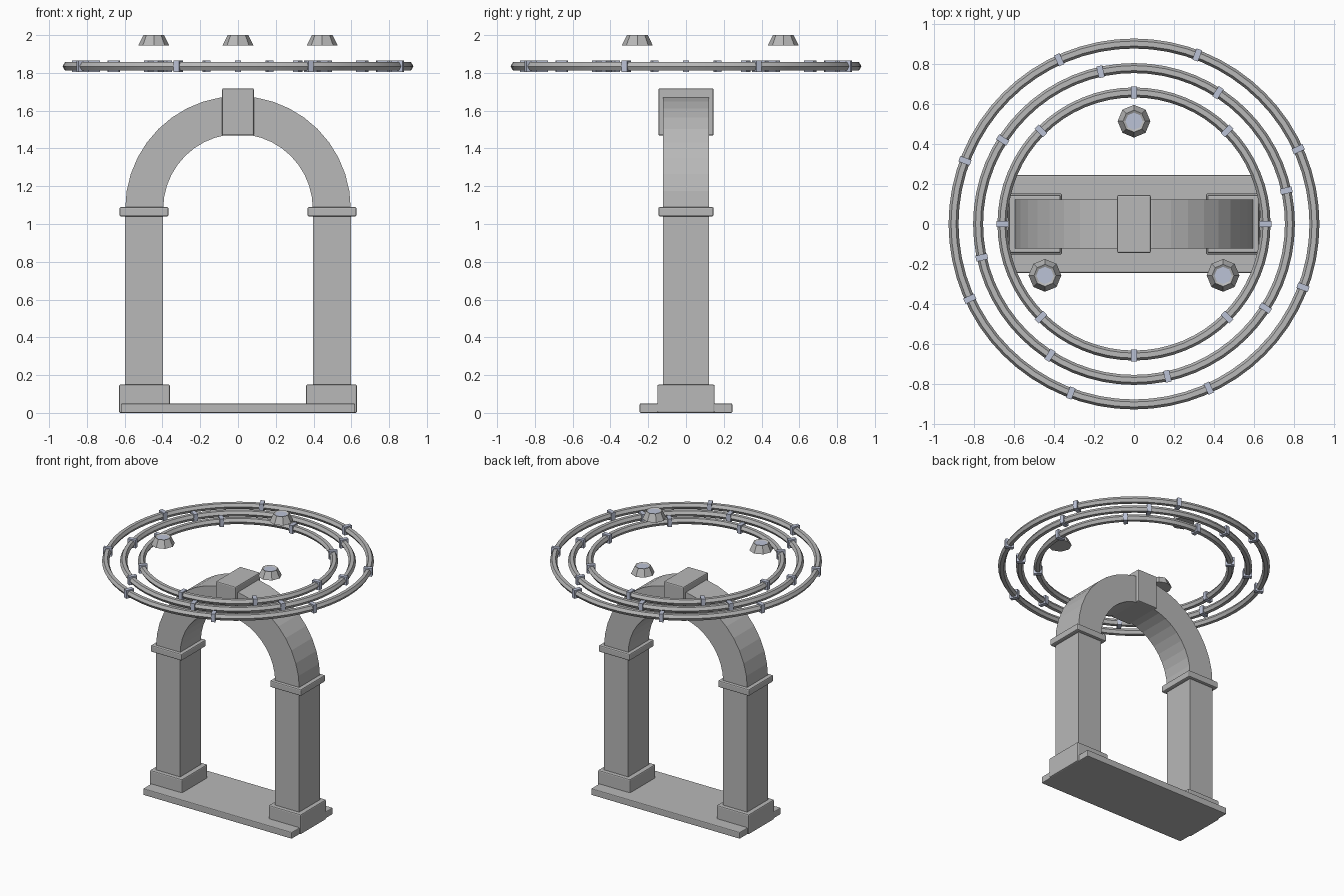
import bpy, bmesh, math
from mathutils import Matrix, Vector

if "Cube" in bpy.data.objects:
    bpy.data.objects.remove(bpy.data.objects["Cube"])


def material(name, rgb):
    m = bpy.data.materials.new(name)
    m.diffuse_color = (*rgb, 1)
    m.use_nodes = True
    m.node_tree.nodes["Principled BSDF"].inputs["Base Color"].default_value = m.diffuse_color
    return m


STONE = material("grey stone", (0.48, 0.48, 0.48))
STEEL = material("pale blue steel", (0.50, 0.54, 0.67))


def finish(bm, name, mats, smooth=None):
    bmesh.ops.recalc_face_normals(bm, faces=bm.faces)
    mesh = bpy.data.meshes.new(name)
    bm.to_mesh(mesh)
    bm.free()
    for m in mats:
        mesh.materials.append(m)
    ob = bpy.data.objects.new(name, mesh)
    bpy.context.collection.objects.link(ob)
    if smooth:
        bpy.ops.object.select_all(action='DESELECT')
        ob.select_set(True)
        bpy.context.view_layer.objects.active = ob
        bpy.ops.object.shade_smooth_by_angle(angle=math.radians(smooth))
    return ob


def box(name, x, y, z, bevel=0.0):
    """Box from (min, max) in x and z, and half depth in y."""
    bm = bmesh.new()
    size = Vector((x[1] - x[0], 2 * y, z[1] - z[0]))
    mid = Vector(((x[0] + x[1]) / 2, 0, (z[0] + z[1]) / 2))
    bmesh.ops.create_cube(bm, size=1, matrix=Matrix.Translation(mid) @ Matrix.Diagonal((*size, 1)))
    ob = finish(bm, name, [STONE])
    if bevel:
        mod = ob.modifiers.new("soft edges", 'BEVEL')
        mod.width = bevel
        mod.segments = 2
    return ob


# Threshold slab and the two columns
box("threshold_slab", (-0.62, 0.62), 0.245, (0, 0.05), 0.006)
for side, s in (("left", -1), ("right", 1)):
    def span(a, b):
        return tuple(sorted((s * a, s * b)))
    box(side + "_plinth", span(0.36, 0.63), 0.152, (0, 0.15), 0.008)
    box(side + "_pillar", span(0.396, 0.597), 0.123, (0.1, 1.06))
    box(side + "_capital", span(0.368, 0.627), 0.146, (1.04, 1.09), 0.008)

# Half-round arch
N, CZ, DEPTH = 20, 1.08, 0.123
bm = bmesh.new()
rows = []
for i in range(N + 1):
    a = math.pi * i / N
    rows.append([bm.verts.new((r * math.cos(a), y, CZ + r * math.sin(a)))
                 for r, y in ((0.597, -DEPTH), (0.597, DEPTH), (0.396, DEPTH), (0.396, -DEPTH))])
for a, b in zip(rows, rows[1:]):
    for k in range(4):
        bm.faces.new((a[k], a[(k + 1) % 4], b[(k + 1) % 4], b[k]))
bm.faces.new(rows[0])
bm.faces.new(rows[-1])
finish(bm, "arch", [STONE])
box("keystone", (-0.084, 0.084), 0.146, (1.468, 1.718), 0.008)

# Floating hexagonal-section rings with clamps
RZ, TUBE, SEG = 1.835, 0.025, 64
for name, radius, turn in (("inner", 0.659, 0), ("middle", 0.781, 12.4), ("outer", 0.904, 24.5)):
    bm = bmesh.new()
    loops = []
    for i in range(SEG):
        a = 2 * math.pi * i / SEG
        loop = []
        for k in range(6):
            t = math.pi * k / 3
            r = radius + TUBE * math.cos(t)
            loop.append(bm.verts.new((r * math.cos(a), r * math.sin(a), RZ + TUBE * math.sin(t))))
        loops.append(loop)
    for i in range(SEG):
        a, b = loops[i], loops[(i + 1) % SEG]
        for k in range(6):
            bm.faces.new((a[k], a[(k + 1) % 6], b[(k + 1) % 6], b[k]))
    finish(bm, name + "_ring", [STONE], 30)

    bm = bmesh.new()
    for i in range(8):
        spin = Matrix.Rotation(math.radians(turn + 45 * i), 4, 'Z')
        bmesh.ops.create_cube(bm, size=1, matrix=spin @ Matrix.Translation((radius, 0, RZ))
                              @ Matrix.Diagonal((0.06, 0.03, 0.062, 1)))
    finish(bm, name + "_ring_clamps", [STEEL])

# Three tapered studs floating above the rings
for i, deg in enumerate((90, 210, 330)):
    a = math.radians(deg)
    bm = bmesh.new()
    place = Matrix.Translation((0.515 * math.cos(a), 0.515 * math.sin(a), 1.9725))
    bmesh.ops.create_cone(bm, cap_ends=True, segments=8, radius1=0.082, radius2=0.055,
                          depth=0.055, matrix=place)
    bm.normal_update()
    top = max(bm.faces, key=lambda f: f.calc_center_median().z)
    bmesh.ops.inset_region(bm, faces=[top], thickness=0.012)
    top.material_index = 1
    for v in top.verts:
        v.co.z -= 0.006
    finish(bm, f"floating_stud_{i + 1}", [STONE, STEEL])
